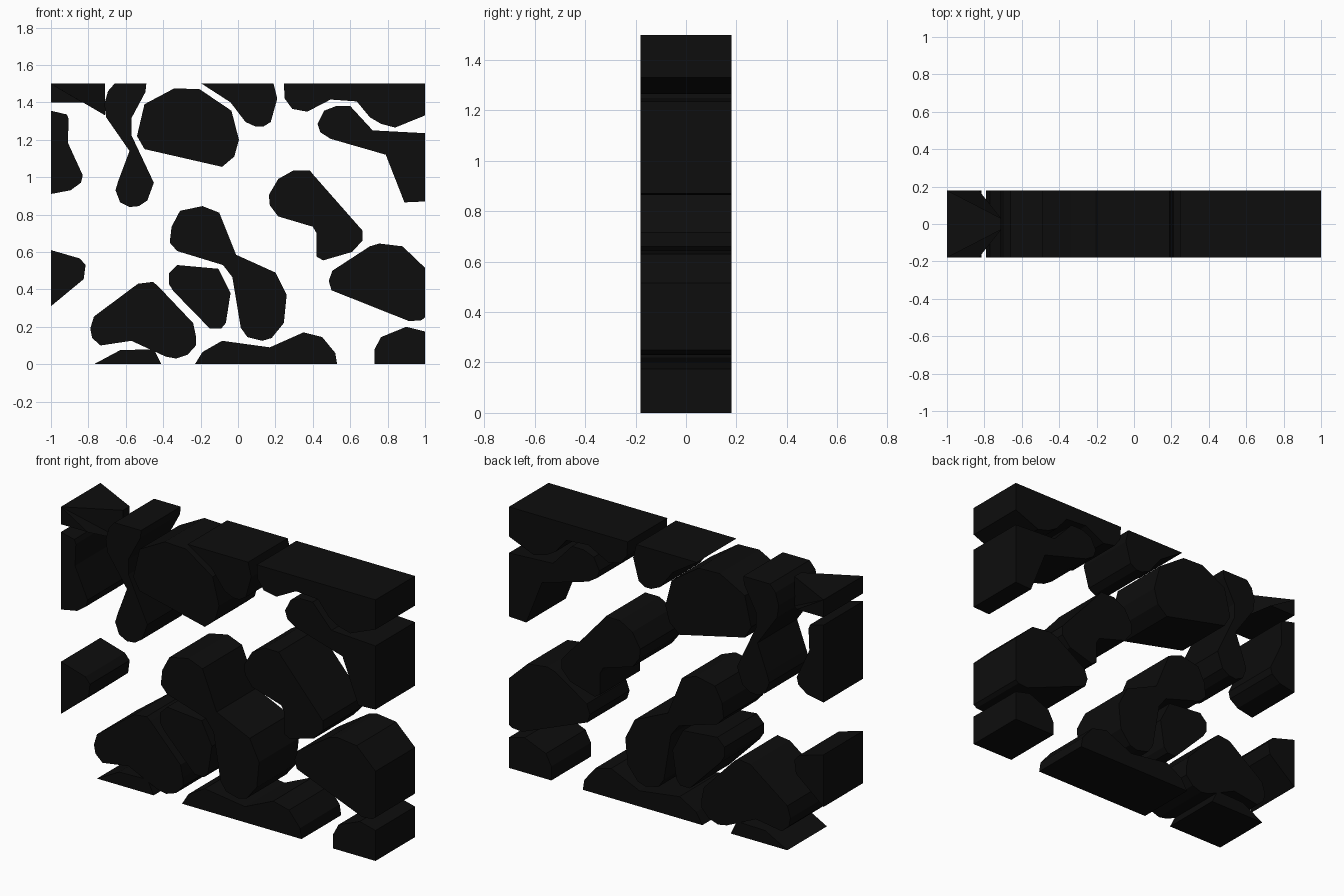
import bpy, bmesh

HALF = 0.18  # half depth of the slab

black = bpy.data.materials.new("black")
black.diffuse_color = (0.004, 0.004, 0.004, 1)


def patch(name, profile, pinched=(), pinch=0.03):
    """Extrude an x-z profile through the depth; pinched corners sit near y = 0."""
    bm = bmesh.new()
    n = len(profile)
    depth = [pinch if i in pinched else HALF for i in range(n)]
    front = [bm.verts.new((x, -d, z)) for (x, z), d in zip(profile, depth)]
    back = [bm.verts.new((x, d, z)) for (x, z), d in zip(profile, depth)]
    for i in range(n):
        j = (i + 1) % n
        bm.faces.new((front[i], front[j], back[j], back[i]))
    for ring in (front, back):
        if pinched:
            for i in range(1, n - 1):
                bm.faces.new((ring[0], ring[i], ring[i + 1]))
        else:
            bm.faces.new(ring)
    bmesh.ops.recalc_face_normals(bm, faces=bm.faces)
    mesh = bpy.data.meshes.new(name)
    bm.to_mesh(mesh)
    bm.free()
    mesh.materials.append(black)
    obj = bpy.data.objects.new(name, mesh)
    bpy.context.collection.objects.link(obj)
    return obj


# Top row
patch("patch_top_left_corner", [(-1, 1.5), (-1, 1.4), (-.83, 1.4), (-.71, 1.33), (-.71, 1.5)],
      pinched=(3, 4))
patch("patch_top_left_hourglass", [
    (-.66, 1.5), (-.49, 1.5), (-.495, 1.455), (-.57, 1.315), (-.57, 1.225), (-.45, .97),
    (-.485, .875), (-.53, .845), (-.58, .84), (-.63, .865), (-.655, .93), (-.64, .98),
    (-.58, 1.14), (-.705, 1.32), (-.715, 1.39), (-.695, 1.46)])
patch("patch_top_large", [
    (-.50, 1.39), (-.34, 1.475), (-.205, 1.47), (-.035, 1.355), (.005, 1.2), (-.02, 1.11),
    (-.085, 1.055), (-.50, 1.15), (-.54, 1.22)])
patch("patch_top_middle", [
    (-.195, 1.5), (.19, 1.5), (.21, 1.42), (.175, 1.295), (.135, 1.27), (.095, 1.27),
    (.04, 1.295), (-.04, 1.4)])
patch("patch_top_right_edge", [
    (.245, 1.5), (1, 1.5), (1, 1.33), (.84, 1.265), (.765, 1.285), (.705, 1.32),
    (.635, 1.405), (.495, 1.415), (.37, 1.35), (.29, 1.365), (.25, 1.42)])
patch("patch_upper_right", [
    (.425, 1.285), (.46, 1.355), (.525, 1.38), (.60, 1.38), (.72, 1.25), (1, 1.235),
    (1, .87), (.89, .865), (.79, 1.12), (.495, 1.205), (.44, 1.24)])

# Left edge
patch("patch_left_upper", [
    (-1, 1.355), (-.915, 1.335), (-.905, 1.31), (-.91, 1.185), (-.83, 1.01), (-.84, .97),
    (-.895, .93), (-1, .91)])
patch("patch_left_lower", [
    (-1, .61), (-.845, .565), (-.815, .53), (-.825, .455), (-1, .31)])

# Middle
patch("patch_center_right", [
    (.165, .905), (.215, .99), (.295, 1.035), (.385, 1.035), (.405, 1.01), (.665, .715),
    (.665, .66), (.61, .60), (.455, .555), (.42, .575), (.42, .70), (.40, .735),
    (.215, .79), (.17, .85)])
patch("patch_center_hourglass", [
    (-.355, .735), (-.31, .82), (-.19, .845), (-.10, .81), (-.01, .585), (.2, .49),
    (.26, .37), (.245, .22), (.18, .14), (.13, .125), (.05, .145), (.015, .195),
    (-.03, .465), (-.08, .53), (-.325, .605), (-.365, .65)])
patch("patch_center_small", [
    (-.37, .485), (-.325, .53), (-.105, .51), (-.04, .38), (-.065, .22), (-.09, .19),
    (-.15, .19), (-.345, .39), (-.37, .43)])
patch("patch_right", [
    (.485, .445), (.505, .5), (.705, .63), (.755, .645), (.88, .63), (1, .515),
    (1, .25), (.98, .235), (.915, .23), (.50, .395)])

# Bottom row
patch("patch_lower_left", [
    (-.79, .19), (-.77, .255), (-.535, .43), (-.455, .44), (-.43, .42), (-.24, .22),
    (-.225, .15), (-.225, .1), (-.27, .05), (-.33, .03), (-.385, .04), (-.57, .125),
    (-.735, .1), (-.78, .14)])
patch("patch_bottom_left", [(-.77, 0), (-.63, .075), (-.45, .08), (-.41, 0)][:3] + [(-.41, 0)])
patch("patch_bottom_middle", [
    (-.23, 0), (-.19, .065), (-.085, .125), (.17, .09), (.35, .17), (.45, .145),
    (.52, .06), (.53, 0)])
patch("patch_bottom_right", [
    (.73, 0), (.73, .08), (.765, .145), (.9, .2), (1, .175), (1, 0)])
